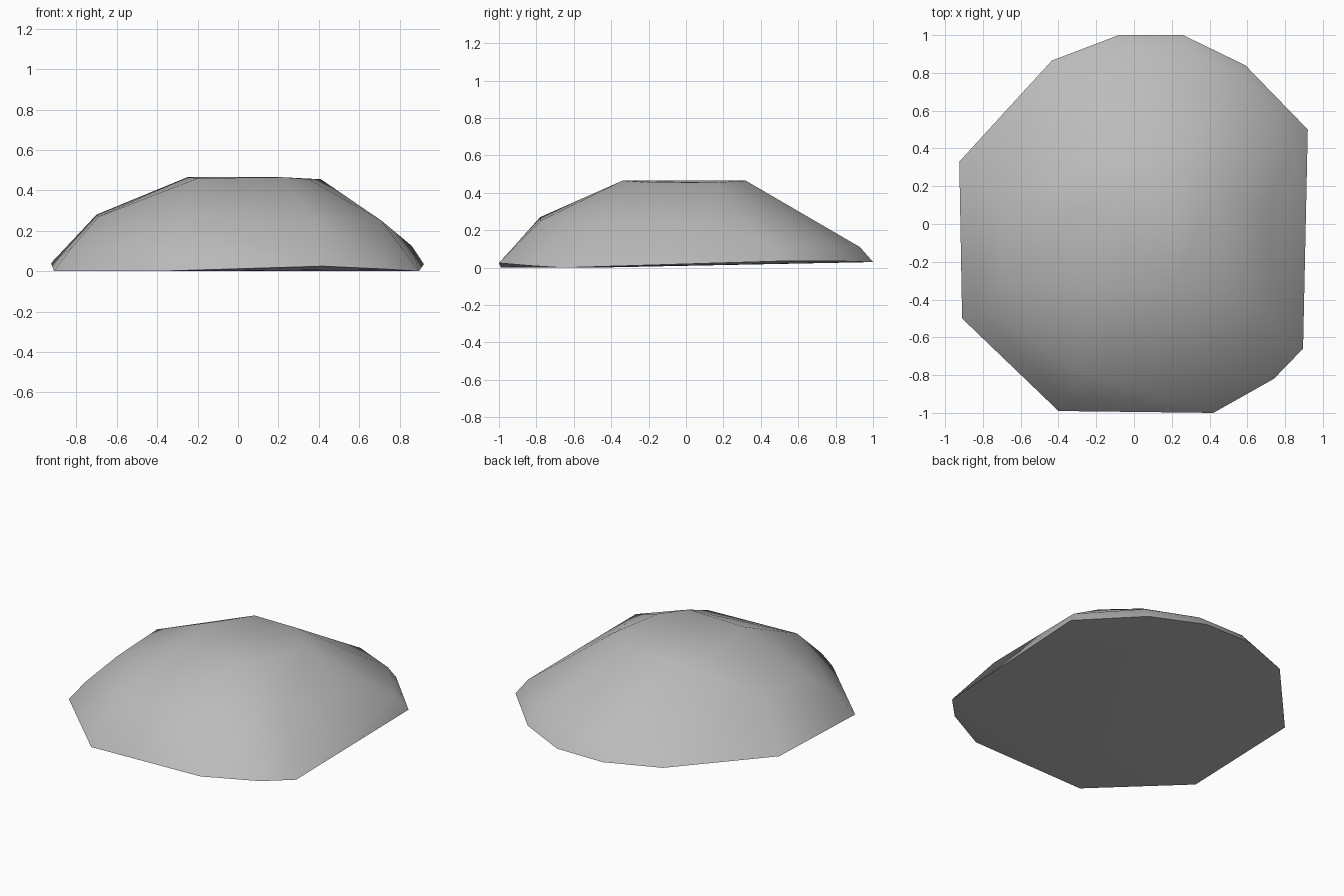
import bpy, bmesh, math

cube = bpy.data.objects.get("Cube")
if cube:
    bpy.data.objects.remove(cube, do_unlink=True)

# Single stone colour
stone = bpy.data.materials.new("stone_grey")
stone.use_nodes = True
grey = (0.5, 0.5, 0.5, 1.0)
stone.diffuse_color = grey
bsdf = stone.node_tree.nodes["Principled BSDF"]
bsdf.inputs["Base Color"].default_value = grey
bsdf.inputs["Roughness"].default_value = 0.9

# Ground outline, slightly tilted
base_ring = [(-0.08, 1, 0.03), (0.26, 1, 0.03), (0.59, 0.84, 0.035),
             (0.92, 0.5, 0.035), (0.895, -0.66, 0), (0.74, -0.82, 0.01),
             (0.42, -1, 0.025), (-0.4, -0.99, 0), (-0.91, -0.5, 0),
             (-0.925, 0.33, 0.04), (-0.435, 0.865, 0.035)]
# Chipped shoulders between the outline and the crown
shoulders = [(-0.7, 0.14, 0.28), (-0.69, -0.3, 0.27), (-0.82, -0.45, 0.12),
             (-0.36, -0.93, 0.1), (-0.28, -0.78, 0.27), (0.38, -0.78, 0.25),
             (0.71, -0.48, 0.25), (0.71, 0.1, 0.25), (0.86, 0.45, 0.125),
             (0.57, 0.78, 0.12), (0.26, 0.93, 0.11), (-0.08, 0.93, 0.11)]
# Nearly flat crown
crown = [(-0.25, 0.1, 0.465), (-0.2, -0.34, 0.46), (0.22, -0.34, 0.465),
         (0.35, -0.2, 0.455), (0.41, 0.15, 0.455), (0.2, 0.32, 0.465),
         (-0.1, 0.32, 0.465)]

# Wrap the rings in one solid stone
bm = bmesh.new()
for point in base_ring + shoulders + crown:
    bm.verts.new(point)
hull = bmesh.ops.convex_hull(bm, input=bm.verts)
loose = {g for g in hull["geom_interior"] + hull["geom_unused"]
         if isinstance(g, bmesh.types.BMVert)}
bmesh.ops.delete(bm, geom=list(loose), context="VERTS")
bmesh.ops.recalc_face_normals(bm, faces=bm.faces)
mesh = bpy.data.meshes.new("rock")
bm.to_mesh(mesh)
bm.free()
mesh.materials.append(stone)

rock = bpy.data.objects.new("rock", mesh)
bpy.context.collection.objects.link(rock)

# Worn, soft edges above and a crisp rim below
bpy.ops.object.select_all(action="DESELECT")
rock.select_set(True)
bpy.context.view_layer.objects.active = rock
bpy.ops.object.shade_smooth_by_angle(angle=math.radians(50))
